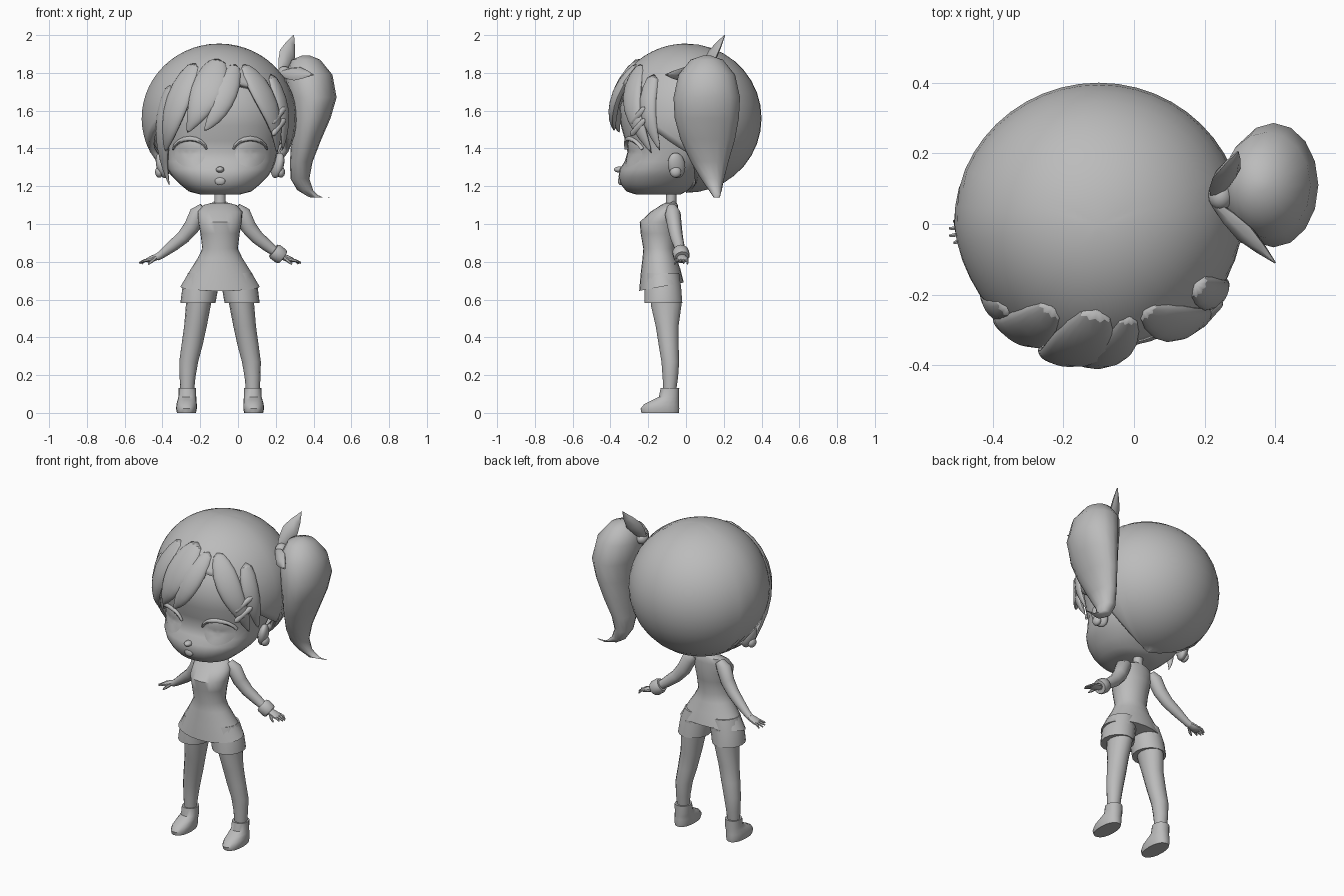
import bpy, bmesh, math
from mathutils import Vector as V

if "Cube" in bpy.data.objects:
    bpy.data.objects.remove(bpy.data.objects["Cube"])

CX = -0.095                      # symmetry axis of the figure
HC, HR = V((-0.1, 0.0, 1.56)), V((0.41, 0.40, 0.395))   # hair ball centre and radii

grey = bpy.data.materials.new("plain_grey")
grey.diffuse_color = (0.5, 0.5, 0.5, 1)
grey.use_nodes = True
grey.node_tree.nodes["Principled BSDF"].inputs["Base Color"].default_value = grey.diffuse_color


def finish(name, bm, weld=1e-5, subdiv=0):
    bmesh.ops.remove_doubles(bm, verts=bm.verts, dist=weld)
    bmesh.ops.recalc_face_normals(bm, faces=bm.faces)
    me = bpy.data.meshes.new(name)
    bm.to_mesh(me)
    bm.free()
    me.materials.append(grey)
    ob = bpy.data.objects.new(name, me)
    bpy.context.collection.objects.link(ob)
    if subdiv:
        ob.modifiers.new("smooth", 'SUBSURF').levels = subdiv
        ob.modifiers["smooth"].render_levels = subdiv
    return ob


def loft(name, rings, n=16, power=1.0, subdiv=0):
    """Skin through rings given as (centre, half axis u, half axis v)."""
    bm = bmesh.new()
    rows = []
    for c, u, v in rings:
        row = []
        for i in range(n):
            a = 2 * math.pi * i / n
            ca, sa = math.cos(a), math.sin(a)
            ca = math.copysign(abs(ca) ** power, ca)
            sa = math.copysign(abs(sa) ** power, sa)
            row.append(bm.verts.new(V(c) + V(u) * ca + V(v) * sa))
        rows.append(row)
    for r0, r1 in zip(rows, rows[1:]):
        for i in range(n):
            j = (i + 1) % n
            bm.faces.new((r0[i], r0[j], r1[j], r1[i]))
    bm.faces.new(rows[0])
    bm.faces.new(rows[-1])
    return finish(name, bm, subdiv=subdiv)


def stack(name, rings, n=16, power=1.0, subdiv=0):
    """Horizontal rings (x, y, z, rx, ry, slope)."""
    return loft(name, [((r[0], r[1], r[2]), (r[3], 0, 0), (0, r[4], r[5] if len(r) > 5 else 0))
                       for r in rings], n, power, subdiv)


def sweep(name, pts, normals, n=10, subdiv=0):
    """Tube through (point, width, thickness); thickness follows the normals."""
    P = [V(p[0]) for p in pts]
    rings = []
    for i, (p, w, t) in enumerate(pts):
        tan = (P[min(i + 1, len(P) - 1)] - P[max(i - 1, 0)]).normalized()
        nor = V(normals[i] if isinstance(normals, list) else normals)
        side = tan.cross(nor).normalized()
        rings.append((P[i], side * w, side.cross(tan) * t))
    return loft(name, rings, n, subdiv=subdiv)


def ball(name, c, r, rot=(0, 0, 0), seg=16):
    bm = bmesh.new()
    bmesh.ops.create_uvsphere(bm, u_segments=seg, v_segments=seg // 2 + 2, radius=1)
    ob = finish(name, bm)
    ob.location, ob.scale, ob.rotation_euler = c, r, rot
    return ob


def table(rows, k, col):
    for a, b in zip(rows, rows[1:]):
        if k <= b[0]:
            f = max(0, (k - a[0]) / (b[0] - a[0]))
            return a[col] + (b[col] - a[col]) * f
    return rows[-1][col]


# --- head: height, half width, front y, back y
FACE = [(1.155, .10, -.26, -.03), (1.172, .165, -.315, .0), (1.21, .212, -.345, .06), (1.25, .252, -.357, .1),
        (1.29, .278, -.352, .13), (1.33, .292, -.325, .15), (1.38, .305, -.31, .18), (1.44, .318, -.322, .2),
        (1.52, .33, -.345, .22), (1.62, .335, -.352, .22), (1.75, .28, -.30, .2), (1.87, .12, -.15, .1)]
stack("head", [(CX, (f + b) / 2, z, w, (b - f) / 2) for z, w, f, b in FACE], 32, .9)


def face_y(x, z):
    w, f, b = (table(FACE, z, k) for k in (1, 2, 3))
    s = min(1, abs(x - CX) / w) ** (1 / .9)
    return (f + b) / 2 - (b - f) / 2 * math.sqrt(max(0, 1 - s * s)) ** .9


def face_disc(name, x, z, rx, rz, lift):
    bm = bmesh.new()
    n, rows = 20, []
    for k in (0, .35, .7, 1):
        row = []
        for i in range(n):
            a = 2 * math.pi * i / n
            px, pz = x + rx * k * math.cos(a), z + rz * k * math.sin(a)
            row.append(bm.verts.new((px, face_y(px, pz) - (lift if k < 1 else 0), pz)))
        rows.append(row)
    for r0, r1 in zip(rows, rows[1:]):
        for i in range(n):
            bm.faces.new((r0[i], r0[i - 1], r1[i - 1], r1[i]))
    return finish(name, bm)


for s, side in ((-1, "left"), (1, "right")):
    ex = CX + s * .16
    face_disc(side + "_eye", ex, 1.368, .08, .067, .007)
    lash = []
    for i in range(9):
        a = math.radians(10 + 20 * i)
        x, z = ex + .09 * math.cos(a), 1.385 + .067 * math.sin(a)
        t = .004 + .009 * math.sin(a)
        lash.append(((x, face_y(x, z) - .004, z), t, .012))
    sweep(side + "_eyelash", lash, (0, -1, 0), 8)
    ball(side + "_ear", (CX + s * .305, -.05, 1.31), (.03, .048, .07), (.25, s * .2, s * .35))
    ball(side + "_ear_lobe", (CX + s * .322, -.055, 1.275), (.022, .03, .03))
ball("nose", (CX, -.352, 1.288), (.022, .03, .016))
ball("mouth", (CX, face_y(CX, 1.228) + .002, 1.228), (.028, .012, .022))

# --- hair cap: a ball cut off along a hairline (azimuth from the front, lowest height)
LINE = [(0, 1.77), (35, 1.72), (60, 1.52), (80, 1.42), (93, 1.37), (102, 1.24), (110, 1.165), (180, 1.165)]


def cap_point(az, t):
    p = V((math.sin(t) * math.sin(az), -math.sin(t) * math.cos(az), math.cos(t)))
    p = HC + V(p[i] * HR[i] for i in range(3))
    p.x = HC.x + (p.x - HC.x) * (1 + .25 * min(0, p.y))
    return p


bm = bmesh.new()
cols, rows = 48, 18
grid = []
for i in range(cols):
    az = 2 * math.pi * i / cols
    low = table(LINE, math.degrees(min(az, 2 * math.pi - az)), 1)
    end = math.acos(max(-1, (low - HC.z) / HR.z))
    grid.append([bm.verts.new(cap_point(az, end * j / rows)) for j in range(rows + 1)])
for i in range(cols):
    for j in range(rows):
        bm.faces.new((grid[i - 1][j], grid[i][j], grid[i][j + 1], grid[i - 1][j + 1]))
cap = finish("hair_cap", bm, 1e-4)
sol = cap.modifiers.new("thickness", 'SOLIDIFY')
sol.thickness, sol.offset = .03, -1


# --- fringe locks laid on the hair ball, as (x, z, half width)
def lock(name, pts, lift=0.0):
    out, nor = [], []
    for x, z, w in pts:
        dx, dz = (x - HC.x) / HR.x, (z - HC.z) / HR.z
        y = -math.sqrt(max(.12, 1 - dx * dx - dz * dz)) * (HR.y - .012 + lift)
        out.append(((x, y, z), w, min(.03, w * .6)))
        nor.append((dx / HR.x, y / HR.y ** 2, dz / HR.z))
    sweep(name, out, nor, 10, 1)


lock("fringe_far_left", [(-.35, 1.75, .04), (-.40, 1.57, .06), (-.40, 1.4, .045), (-.385, 1.28, .02), (-.362, 1.2, .003)], -.02)
lock("fringe_left", [(-.22, 1.86, .04), (-.29, 1.73, .085), (-.345, 1.58, .075), (-.37, 1.46, .04), (-.385, 1.38, .004)])
lock("fringe_middle", [(-.10, 1.88, .05), (-.14, 1.76, .105), (-.19, 1.64, .085), (-.235, 1.55, .045), (-.27, 1.48, .004)], .008)
lock("fringe_inner", [(-.01, 1.85, .03), (-.045, 1.75, .07), (-.085, 1.64, .065), (-.13, 1.55, .04), (-.18, 1.49, .004)], .004)
lock("fringe_right", [(.02, 1.85, .03), (.10, 1.75, .08), (.165, 1.62, .07), (.21, 1.5, .045), (.205, 1.37, .004)])
lock("fringe_far_right", [(.17, 1.8, .04), (.225, 1.66, .06), (.25, 1.53, .045), (.235, 1.38, .004)], -.01)

# hair clips
for k in range(2):
    z = 1.50 + .062 * k
    a, b = V((.182 + .0 * k, -.292, z - .03)), V((.248, -.218, z + .055))
    d = b - a
    sweep("hair_clip", [(a + d * f, w, w * .8) for f, w in ((0, .006), (.12, .016), (.88, .016), (1, .006))], (.6, -.8, 0), 8)

# --- ponytail and its ribbon
stack("ponytail", [(.36, .11, 1.892, .02, .02), (.36, .11, 1.87, .075, .085), (.375, .11, 1.79, .125, .15),
                   (.395, .11, 1.67, .127, .176), (.385, .11, 1.56, .105, .17), (.362, .115, 1.45, .08, .145),
                   (.335, .125, 1.33, .06, .1), (.328, .14, 1.24, .05, .062), (.355, .155, 1.18, .042, .035),
                   (.395, .165, 1.15, .028, .018, .01), (.44, .17, 1.14, .012, .01), (.49, .17, 1.142, .003, .003)], 16)


def leaf(name, a, b, w, nor):
    a, b = V(a), V(b)
    sweep(name, [(a.lerp(b, f), w * k, .02 * k + .002) for f, k in ((0, .3), (.25, .8), (.5, 1), (.75, .6), (1, .03))], nor, 6)


leaf("ribbon_upper", (.228, .08, 1.80), (.295, .205, 2.0), .047, (.5, -.8, .4))
leaf("ribbon_lower", (.225, .06, 1.80), (.40, -.11, 1.79), .042, (-.5, -.6, .5))
ball("ribbon_knot", (.245, .08, 1.80), (.035, .04, .035))

# --- neck and top
stack("neck", [(CX, -.08, 1.0, .04, .035), (CX, -.08, 1.1, .03, .028), (CX, -.075, 1.2, .028, .027)], 12)
stack("top", [(CX, -.08, 1.112, .045, .03), (CX, -.088, 1.10, .088, .045), (CX, -.115, 1.065, .118, .072),
              (CX, -.142, 1.01, .115, .103), (CX, -.145, .95, .104, .095), (CX, -.143, .87, .094, .083),
              (CX, -.14, .82, .118, .09), (CX, -.135, .75, .162, .105, .012), (CX, -.13, .668, .21, .118, .022)], 24)
loft("neckline", [((CX, -.105, 1.088), (.055, 0, 0), (0, .052, .028)), ((CX, -.105, 1.098), (.05, 0, 0), (0, .045, .028))], 20)

# --- paired limbs
for s, side in ((-1, "left"), (1, "right")):
    X = lambda o: CX + s * o
    stack(side + "_short", [(X(.085), -.125, .74, .085, .09), (X(.105), -.122, .66, .095, .098),
                            (X(.117), -.12, .582, .093, .102, .01 * 0)], 18)
    stack(side + "_leg", [(X(.10), -.11, .68, .075, .085), (X(.115), -.105, .57, .066, .083), (X(.13), -.10, .46, .06, .062),
                          (X(.148), -.092, .36, .056, .054), (X(.166), -.083, .27, .05, .048),
                          (X(.172), -.083, .19, .042, .042), (X(.174), -.086, .11, .036, .034)], 14)
    stack(side + "_shoe", [(X(.178), -.137, 0, .05, .1), (X(.178), -.138, .022, .055, .104), (X(.177), -.13, .045, .054, .094),
                           (X(.175), -.108, .068, .05, .072), (X(.173), -.09, .085, .047, .054),
                           (X(.173), -.085, .132, .046, .05), (X(.174), -.085, .13, .036, .038)], 18, .9)
    sweep(side + "_arm", [((X(.085), -.075, 1.085), .028, .028), ((X(.118), -.07, 1.055), .044, .042), ((X(.15), -.06, .985), .042, .038),
                          ((X(.195), -.05, .93), .036, .034), ((X(.25), -.037, .885), .031, .029),
                          ((X(.315), -.025, .835), .021, .021), ((X(.335), -.022, .824), .019, .023)], (0, -1, 0), 12)
    sweep(side + "_hand", [((X(.325), -.022, .829), .016, .02), ((X(.355), -.02, .818), .017, .03),
                           ((X(.385), -.02, .808), .012, .033), ((X(.393), -.02, .806), .006, .028)], (0, -1, 0), 10)
    for k in range(4):                                     # fingers
        y = -.047 + .018 * k
        tip = .415 + (.012 if k in (1, 2) else 0)
        sweep(side + "_finger", [((X(.375), y * .9, .812), .008, .008), ((X(.40), y, .806), .0075, .0075),
                                 ((X(tip), y * 1.15, .80 - .004 * k), .004, .004)], (0, -1, 0), 6)
    sweep(side + "_thumb", [((X(.345), -.04, .817), .009, .009), ((X(.365), -.056, .80), .008, .008),
                            ((X(.38), -.06, .787), .004, .004)], (0, -1, 0), 6)

# bracelet
a, b = V((CX + .283, -.031, .86)), V((CX + .332, -.022, .823))
sweep("bracelet", [(a.lerp(b, f), w, w) for f, w in ((0, .025), (0, .038), (.2, .044), (.8, .044), (1, .038), (1.001, .02))], (0, -1, 0), 14)

# --- shading
for ob in bpy.context.scene.objects:
    ob.select_set(True)
bpy.context.view_layer.objects.active = cap
bpy.ops.object.shade_smooth_by_angle(angle=math.radians(45))
